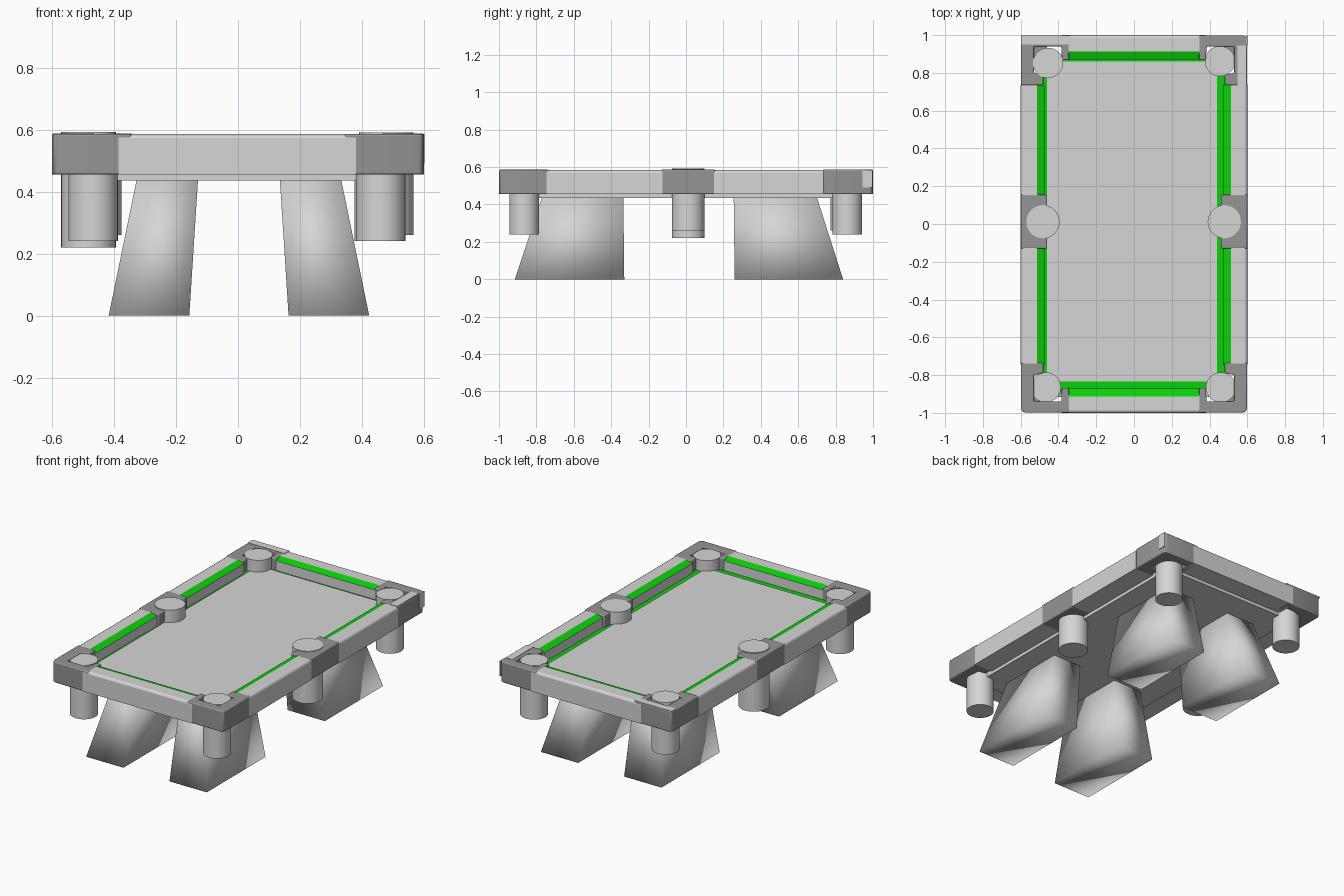
import bpy, bmesh, math
from mathutils import Vector

if "Cube" in bpy.data.objects:
    bpy.data.objects.remove(bpy.data.objects["Cube"])


def material(name, rgb):
    m = bpy.data.materials.new(name)
    m.diffuse_color = (*rgb, 1)
    m.use_nodes = True
    m.node_tree.nodes["Principled BSDF"].inputs["Base Color"].default_value = m.diffuse_color
    return m


LIGHT = material("light_grey", (0.67, 0.67, 0.67))
DARK = material("dark_grey", (0.30, 0.30, 0.30))
GREEN = material("cloth_green", (0.003, 0.64, 0.003))


def finish(name, bm, mats, bevel=0, smooth=True):
    bmesh.ops.recalc_face_normals(bm, faces=bm.faces[:])
    me = bpy.data.meshes.new(name)
    bm.to_mesh(me)
    bm.free()
    ob = bpy.data.objects.new(name, me)
    bpy.context.collection.objects.link(ob)
    for m in mats:
        me.materials.append(m)
    if bevel:
        b = ob.modifiers.new("soft_edges", 'BEVEL')
        b.width, b.segments, b.limit_method = bevel, 3, 'ANGLE'
    if smooth:
        bpy.context.view_layer.objects.active = ob
        ob.select_set(True)
        bpy.ops.object.shade_smooth_by_angle(angle=math.radians(40))
        ob.select_set(False)
    return ob


def prism(points, offset):
    """Extrude a planar loop of 3D points by an offset."""
    bm = bmesh.new()
    f = bm.faces.new([bm.verts.new(p) for p in points])
    ext = bmesh.ops.extrude_face_region(bm, geom=[f])
    verts = [v for v in ext["geom"] if isinstance(v, bmesh.types.BMVert)]
    bmesh.ops.translate(bm, verts=verts, vec=offset)
    return bm


def box(name, x, y, z, mat, bevel=0):
    pts = [(x[0], y[0], z[0]), (x[1], y[0], z[0]), (x[1], y[1], z[0]), (x[0], y[1], z[0])]
    return finish(name, prism(pts, (0, 0, z[1] - z[0])), [mat], bevel, smooth=bevel > 0)


# Bed: underside slab, green cloth border, playing surface
box("bed_slab", (-0.472, 0.472), (-0.875, 0.875), (0.435, 0.503), LIGHT)
box("cloth_border", (-0.48, 0.48), (-0.885, 0.885), (0.50, 0.510), GREEN)
box("playing_surface", (-0.46, 0.44), (-0.835, 0.86), (0.505, 0.514), LIGHT)

# Rails: profile as (distance inward, height), with the sloped cushion in green
PROFILE = [(0, 0.455), (0, 0.572), (0.004, 0.58), (0.013, 0.585), (0.086, 0.585),
           (0.128, 0.571), (0.128, 0.455)]


def rail(name, outward, edge, a, b):
    out = Vector(outward)
    along = Vector((abs(out.y), abs(out.x), 0))
    pts = [out * (edge - d) + along * a + Vector((0, 0, z)) for d, z in PROFILE]
    bm = prism(pts, along * (b - a))
    bmesh.ops.recalc_face_normals(bm, faces=bm.faces[:])
    for f in bm.faces:
        if f.normal.z > 0.2 and f.normal.dot(out) < -0.2:
            f.material_index = 1
    finish(name, bm, [LIGHT, GREEN], smooth=False)


for s, side in ((-1, "left"), (1, "right")):
    rail(side + "_front_rail", (s, 0, 0), 0.6, -0.745, -0.125)
    rail(side + "_back_rail", (s, 0, 0), 0.6, 0.15, 0.735)
rail("front_rail", (0, -1, 0), 1.0, -0.385, 0.38)
rail("back_rail", (0, 1, 0), 1.0, -0.385, 0.38)

# Corner castings: L shape with a rounded outer corner and pocket notch
CORNER = [(0.345, 0.999), (0.575, 0.999), (0.592, 0.992), (0.599, 0.975), (0.599, 0.735),
          (0.48, 0.735), (0.48, 0.79), (0.53, 0.80), (0.53, 0.94), (0.385, 0.94),
          (0.38, 0.868), (0.345, 0.868)]
for sx, side in ((-1, "left"), (1, "right")):
    for sy, end in ((-1, "front"), (1, "back")):
        pts = [(sx * x, sy * y, 0.455) for x, y in CORNER]
        finish(f"{end}_{side}_corner", prism(pts, (0, 0, 0.131)), [DARK], 0.006)
        # Sunken floor closing the notch around the pocket
        box(f"{end}_{side}_corner_floor", sorted((sx * 0.46, sx * 0.54)),
            sorted((sy * 0.86, sy * 0.95)), (0.457, 0.565), DARK)
    # Side pocket casting
    box(side + "_middle_casting", sorted((sx * 0.46, sx * 0.6)), (-0.13, 0.155),
        (0.455, 0.587), DARK, 0.006)

# Light trim on the back corners
box("back_left_trim", (-0.597, -0.34), (0.95, 0.997), (0.58, 0.588), LIGHT)
box("back_right_trim", (0.548, 0.596), (0.735, 0.945), (0.58, 0.588), LIGHT)
box("back_right_end_trim", (0.594, 0.602), (0.945, 0.998), (0.49, 0.585), LIGHT)

# Pockets: x, y, radius, bottom, top
POCKETS = {
    "front_left_pocket": (-0.467, -0.865, 0.08, 0.24, 0.580),
    "front_right_pocket": (0.460, -0.865, 0.08, 0.24, 0.580),
    "back_left_pocket": (-0.455, 0.853, 0.08, 0.26, 0.588),
    "back_right_pocket": (0.455, 0.862, 0.08, 0.24, 0.580),
    "left_pocket": (-0.482, 0.012, 0.088, 0.22, 0.592),
    "right_pocket": (0.478, 0.012, 0.088, 0.26, 0.590),
}
for name, (x, y, r, z0, z1) in POCKETS.items():
    n = 32
    ring = [(x + r * math.cos(2 * math.pi * i / n), y + r * math.sin(2 * math.pi * i / n), z0)
            for i in range(n)]
    finish(name, prism(ring, (0, 0, z1 - z0)), [LIGHT])


# Legs: flared blocks, wider at the floor, sheer on the inner side
def leg(name, sx, floor_y, top_y):
    bm = bmesh.new()
    rings = []
    for (x0, x1), (y0, y1), z in (((0.16, 0.42), floor_y, 0), ((0.132, 0.33), top_y, 0.437)):
        rings.append([bm.verts.new((sx * x + 0.003, y, z))
                      for x, y in ((x0, y0), (x1, y0), (x1, y1), (x0, y1))])
    lo, hi = rings
    bm.faces.new(lo)
    bm.faces.new(hi)
    for i in range(4):
        j = (i + 1) % 4
        bm.faces.new((lo[i], lo[j], hi[j], hi[i]))
    for f in bm.faces:
        f.smooth = True
    finish(name, bm, [LIGHT], smooth=False)


for sx, side in ((-1, "left"), (1, "right")):
    leg(f"front_{side}_leg", sx, (-0.915, -0.33), (-0.77, -0.335))
    leg(f"back_{side}_leg", sx, (0.26, 0.84), (0.255, 0.70))
